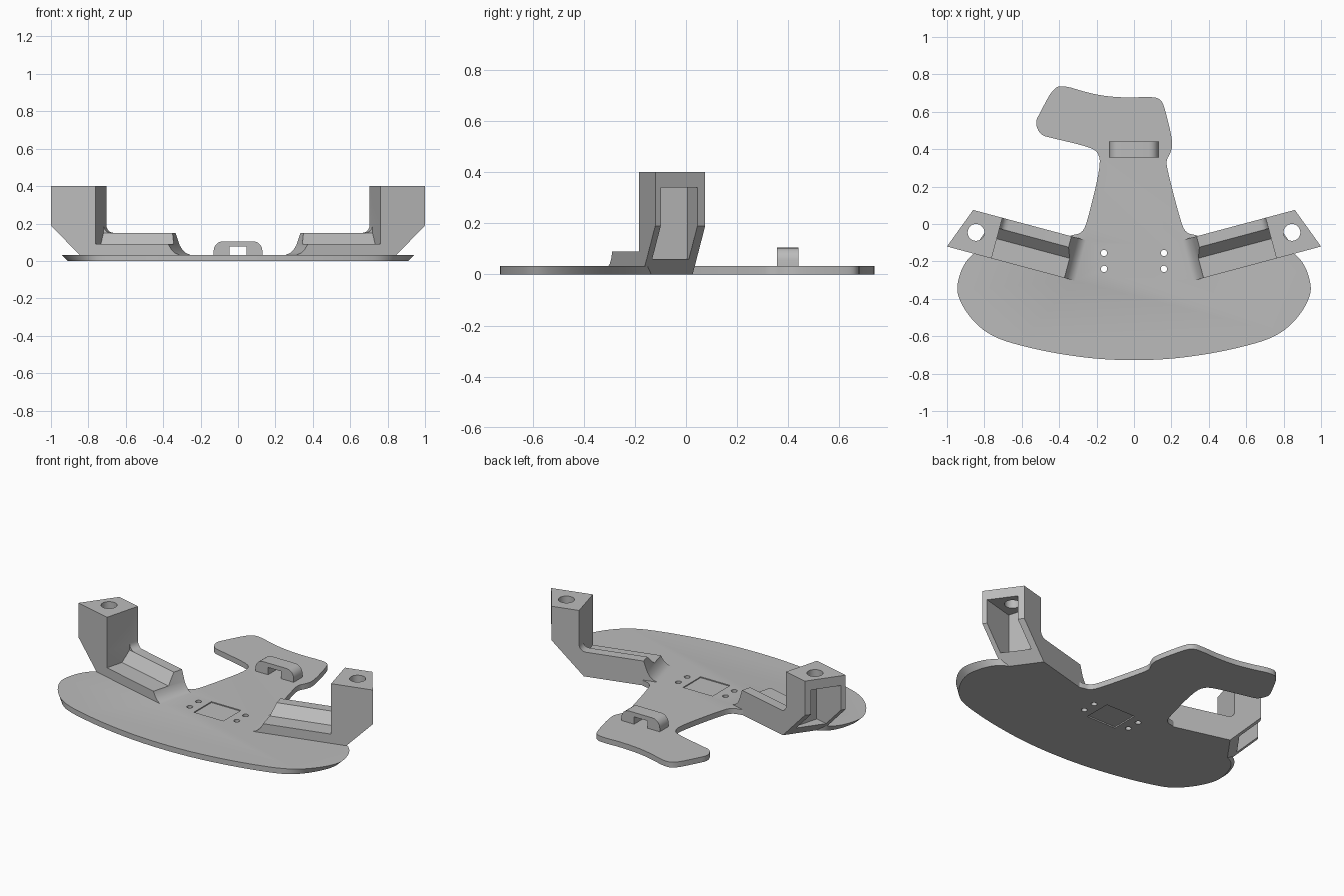
import bpy, bmesh, math
from mathutils import Matrix

if "Cube" in bpy.data.objects:
    bpy.data.objects.remove(bpy.data.objects["Cube"])

grey = bpy.data.materials.new("plain grey")
grey.diffuse_color = (0.5, 0.5, 0.5, 1)
grey.use_nodes = True
grey.node_tree.nodes["Principled BSDF"].inputs["Base Color"].default_value = grey.diffuse_color


def loft(name, lower, upper):
    """Closed solid between two matching loops of 3D points."""
    bm = bmesh.new()
    a = [bm.verts.new(p) for p in lower]
    b = [bm.verts.new(p) for p in upper]
    n = len(a)
    bm.faces.new(a)
    bm.faces.new(b)
    for i in range(n):
        j = (i + 1) % n
        bm.faces.new((a[i], a[j], b[j], b[i]))
    bmesh.ops.recalc_face_normals(bm, faces=bm.faces)
    mesh = bpy.data.meshes.new(name)
    bm.to_mesh(mesh)
    bm.free()
    ob = bpy.data.objects.new(name, mesh)
    bpy.context.collection.objects.link(ob)
    mesh.materials.append(grey)
    return ob


def box(name, x0, x1, y0, y1, z0, z1):
    loop = [(x0, y0), (x1, y0), (x1, y1), (x0, y1)]
    return loft(name, [(x, y, z0) for x, y in loop], [(x, y, z1) for x, y in loop])


def cylinder(name, x, y, r, z0, z1):
    ring = [(x + r * math.cos(t * math.tau / 32), y + r * math.sin(t * math.tau / 32))
            for t in range(32)]
    return loft(name, [(a, b, z0) for a, b in ring], [(a, b, z1) for a, b in ring])


def combine(ob, tool, operation="DIFFERENCE"):
    """Apply a boolean and discard the tool object."""
    tool.hide_render = True
    mod = ob.modifiers.new("cut", "BOOLEAN")
    mod.operation, mod.solver, mod.object = operation, "EXACT", tool
    bpy.context.view_layer.objects.active = ob
    bpy.ops.object.modifier_apply(modifier=mod.name)
    bpy.data.objects.remove(tool)


def rounded(points, passes=2):
    """Corner-cutting for a smooth closed outline."""
    for _ in range(passes):
        out = []
        for (ax, ay), (bx, by) in zip(points, points[1:] + points[:1]):
            out += [(ax * .75 + bx * .25, ay * .75 + by * .25),
                    (ax * .25 + bx * .75, ay * .25 + by * .75)]
        points = out
    return points


# Base plate: wide symmetric front lobe, neck and hooked tail
T = 0.033
lobe = [(.2, -.722), (.4, -.695), (.56, -.662), (.72, -.618), (.82, -.56), (.9, -.47),
        (.945, -.38), (.945, -.31), (.91, -.21), (.84, -.14), (.70, -.12), (.42, -.10),
        (.34, -.06), (.275, -.05)]
tail = [(.245, .03), (.178, .29), (.172, .34), (.195, .38), (.21, .43), (.165, .62),
        (.14, .675), (.06, .68), (-.02, .675), (-.15, .682), (-.26, .705), (-.37, .74),
        (-.43, .73), (-.50, .60), (-.53, .54), (-.50, .475), (-.44, .46), (-.25, .415),
        (-.19, .385), (-.178, .31), (-.245, .03)]
outline = rounded([(0, -.73)] + lobe + tail + [(-x, y) for x, y in reversed(lobe)])


def tuck(x):
    """Lower rim is drawn in at the outer ends of the lobe."""
    return math.copysign(.75 + (abs(x) - .75) * .82, x) if abs(x) > .75 else x


base = loft("base_plate", [(tuck(x), y, 0) for x, y in outline],
            [(x, y, T) for x, y in outline])

# Arms with upright towers, designed along a straight axis then turned 15 degrees
FRONT, BACK, SKEW = -.375, -.15, .085
inner = [(.225, 0), (.225, T), (.248, .042), (.268, .06), (.283, .085), (.306, .15), (.645, .15)]
fillet = [(.648 + .04 * math.sin(t * math.pi / 10), .19 - .04 * math.cos(t * math.pi / 10))
          for t in range(1, 6)]
outer = [(.688, .4), (.935, .4), (.935, .19), (.745, 0)]
profile = inner + fillet + outer


def make_arm(name, side):
    front = [(u, FRONT, z) for u, z in profile]
    back = [(u - (SKEW if i >= len(profile) - 3 else 0), BACK, z)
            for i, (u, z) in enumerate(profile)]
    arm = loft(name, front, back)
    # stepped ledge with a sloped riser
    step = [(-.5, .09), (-.266, .09), (-.21, .15), (-.21, .3), (-.5, .3)]
    combine(arm, loft("ledge_cutter", [(.1, v, z) for v, z in step],
                      [(.688, v, z) for v, z in step]))
    # pocket open at the outer end, and the hole above it
    combine(arm, box("pocket_cutter", .715, 1.1, -.35, -.185, .06, .34))
    combine(arm, cylinder("hole_cutter", .804, -.262, .045, .3, .5))
    arm.data.transform(Matrix.Rotation(math.radians(15), 4, "Z"))
    if side < 0:
        arm.data.transform(Matrix.Scale(-1, 4, (1, 0, 0)))
        arm.data.flip_normals()
    return arm


for side, label in ((1, "right_arm"), (-1, "left_arm")):
    combine(base, make_arm(label, side), "UNION")

# Four mounting holes and shallow rectangular recesses above and below
for x in (-.16, .16):
    for y in (-.155, -.24):
        combine(base, cylinder("mount_cutter", x, y, .017, -.1, .2))
combine(base, box("top_recess_cutter", -.1, .1, -.285, -.115, T - .006, .2))
combine(base, box("bottom_recess_cutter", -.1, .1, -.285, -.115, -.1, .008))

# Strap loop on the tail
arch = [(-.13, T - .01)]
for cx, start in ((-.08, 180), (.08, 90)):
    for k in range(7):
        a = math.radians(start - 15 * k)
        arch.append((cx + .05 * math.cos(a), .055 + .05 * math.sin(a)))
arch += [(.13, T - .01), (.045, T - .01), (.045, .078), (-.045, .078), (-.045, T - .01)]
strap = loft("strap_loop", [(x, .355, z) for x, z in arch], [(x, .44, z) for x, z in arch])

for ob in (base, strap):
    bpy.ops.object.select_all(action="DESELECT")
    ob.select_set(True)
    bpy.context.view_layer.objects.active = ob
    bpy.ops.object.shade_smooth_by_angle(angle=math.radians(30))
